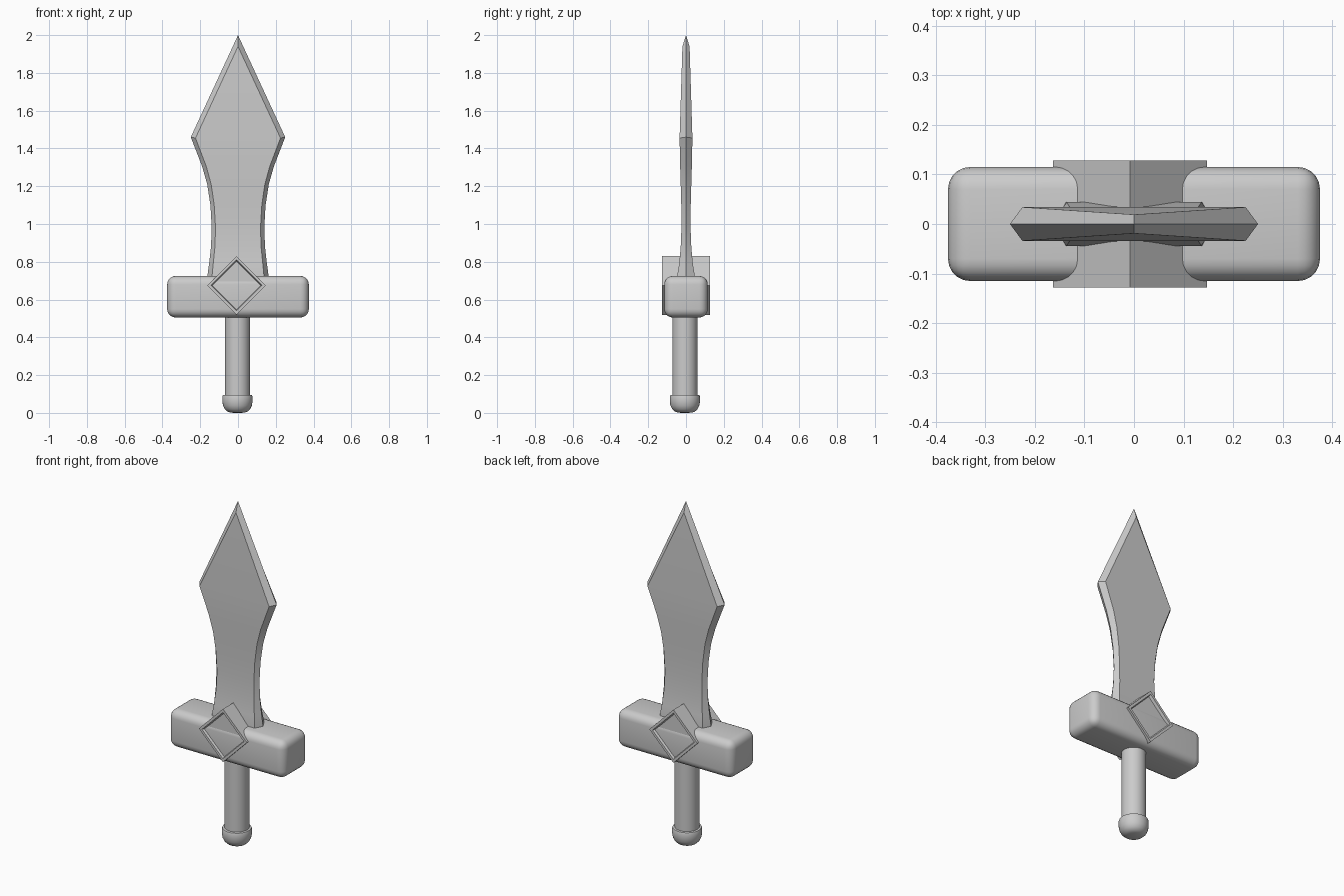
import bpy, bmesh, math
from mathutils import Matrix

if "Cube" in bpy.data.objects:
    bpy.data.objects.remove(bpy.data.objects["Cube"])


def finish(name, bm, smooth=None):
    bmesh.ops.recalc_face_normals(bm, faces=bm.faces)
    mesh = bpy.data.meshes.new(name)
    bm.to_mesh(mesh)
    bm.free()
    obj = bpy.data.objects.new(name, mesh)
    bpy.context.collection.objects.link(obj)
    if smooth:
        bpy.ops.object.select_all(action='DESELECT')
        obj.select_set(True)
        bpy.context.view_layer.objects.active = obj
        bpy.ops.object.shade_smooth_by_angle(angle=math.radians(smooth))
    return obj


def lathe(name, profile, x, y, segments=32):
    bm = bmesh.new()
    verts = [bm.verts.new((r, 0, z)) for r, z in profile]
    edges = [bm.edges.new(p) for p in zip(verts, verts[1:])]
    bmesh.ops.spin(bm, geom=verts + edges, cent=(0, 0, 0), axis=(0, 0, 1),
                   angle=math.tau, steps=segments)
    bmesh.ops.remove_doubles(bm, verts=bm.verts, dist=1e-4)
    bmesh.ops.translate(bm, verts=bm.verts, vec=(x, y, 0))
    return finish(name, bm, 40)


# Blade: edge half width and height, flat half width and height, half thickness
sections = [
    (0.166, 0.68, 0.140, 0.68, 0.044), (0.160, 0.74, 0.136, 0.74, 0.044),
    (0.153, 0.79, 0.131, 0.79, 0.036), (0.143, 0.88, 0.122, 0.88, 0.028),
    (0.139, 0.98, 0.119, 0.98, 0.024), (0.146, 1.10, 0.126, 1.10, 0.025),
    (0.163, 1.21, 0.142, 1.21, 0.028), (0.190, 1.305, 0.168, 1.305, 0.031),
    (0.250, 1.46, 0.225, 1.455, 0.034), (0, 2.0, 0, 1.94, 0.019)]
bm = bmesh.new()
rings = []
for w, z, wi, zi, t in sections:
    rings.append([bm.verts.new(p) for p in (
        (w, 0, z), (wi, t, zi), (-wi, t, zi), (-w, 0, z), (-wi, -t, zi), (wi, -t, zi))])
for a, b in zip(rings, rings[1:]):
    for i in range(6):
        j = (i + 1) % 6
        bm.faces.new((a[i], a[j], b[j], b[i]))
bm.faces.new(rings[0])
bmesh.ops.remove_doubles(bm, verts=bm.verts, dist=1e-4)
finish("blade", bm, 20)

# Rounded crossguard
bm = bmesh.new()
bmesh.ops.create_cube(bm, size=1, matrix=Matrix.Translation((0, 0, 0.615))
                      @ Matrix.Diagonal((0.75, 0.23, 0.22, 1)))
guard = finish("crossguard", bm)
bev = guard.modifiers.new("round", 'BEVEL')
bev.width, bev.segments = 0.045, 5
for p in guard.data.polygons:
    p.use_smooth = True

# Diamond block with a recessed panel front and back
bm = bmesh.new()
side = 0.1555 * math.sqrt(2)
bmesh.ops.create_cube(bm, size=1, matrix=Matrix.Translation((-0.008, 0, 0.675))
                      @ Matrix.Rotation(math.pi / 4, 4, 'Y')
                      @ Matrix.Diagonal((side, 0.256, side, 1)))
for f in [f for f in bm.faces if abs(f.normal.y) > 0.9]:
    bmesh.ops.inset_individual(bm, faces=[f], thickness=0.02)
    bmesh.ops.inset_individual(bm, faces=[f], thickness=0.008, depth=-0.016)
finish("diamond_ornament", bm)

# Grip and pommel
lathe("grip", [(0, 0.06), (0.066, 0.06), (0.066, 0.53), (0, 0.53)], -0.003, -0.006)
lathe("pommel", [(0, 0), (0.035, 0.001), (0.053, 0.007), (0.067, 0.020),
                 (0.076, 0.038), (0.080, 0.060), (0.080, 0.085),
                 (0.077, 0.094), (0.070, 0.096), (0, 0.096)], -0.003, -0.006)
